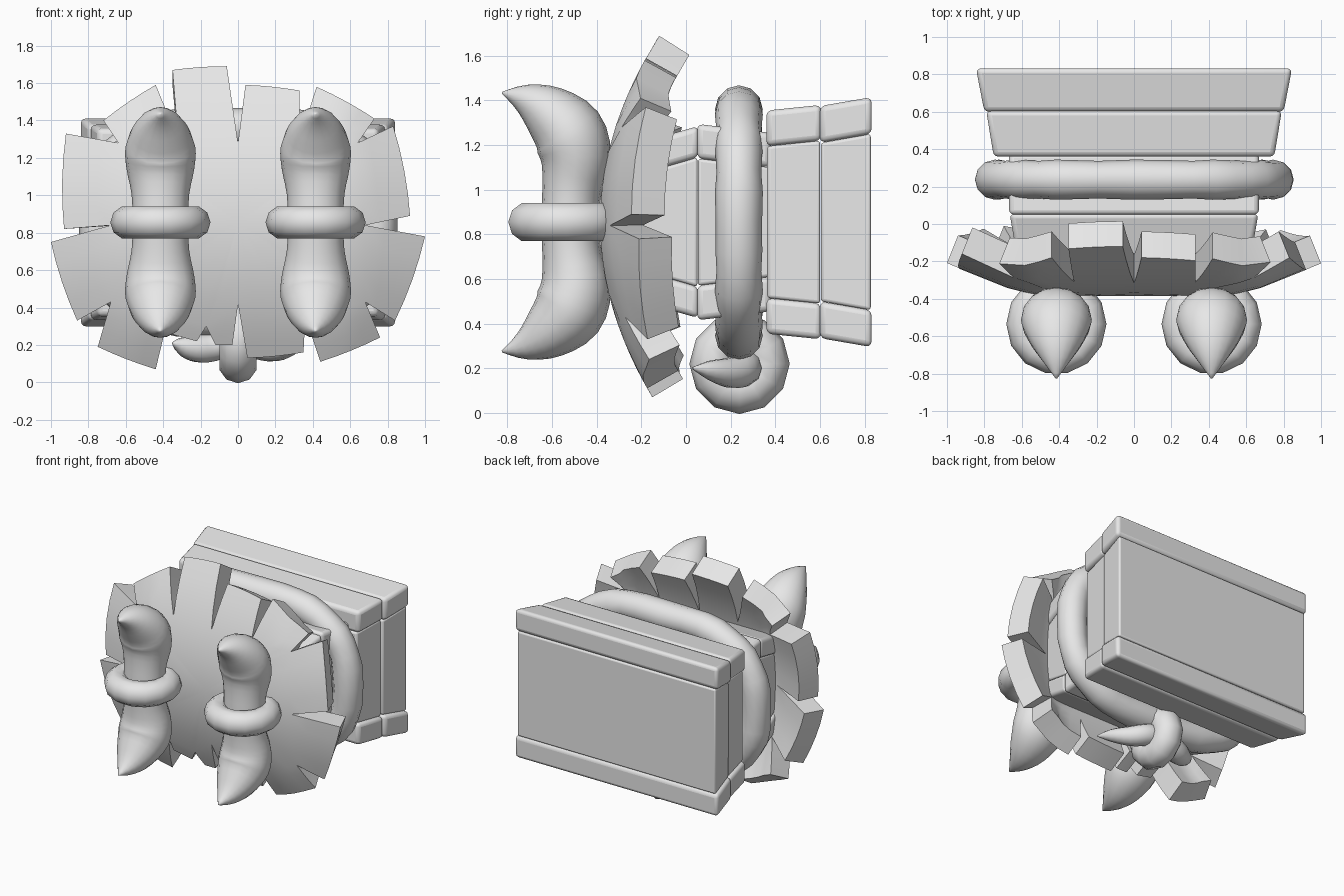
import bpy, bmesh, math
from mathutils import Vector

if "Cube" in bpy.data.objects:
    bpy.data.objects.remove(bpy.data.objects["Cube"])

GREY = (0.8, 0.8, 0.8, 1)
mat = bpy.data.materials.new("plain_grey")
mat.use_nodes = True
mat.diffuse_color = GREY
mat.node_tree.nodes["Principled BSDF"].inputs["Base Color"].default_value = GREY
MID = 0.855  # height of the horizontal centre line


def finish(name, bm, angle=40, bevel=0):
    """Turn a bmesh into a shaded object, optionally bevelled."""
    bmesh.ops.recalc_face_normals(bm, faces=bm.faces)
    me = bpy.data.meshes.new(name)
    bm.to_mesh(me)
    bm.free()
    ob = bpy.data.objects.new(name, me)
    bpy.context.collection.objects.link(ob)
    me.materials.append(mat)
    if bevel:
        mod = ob.modifiers.new("bevel", "BEVEL")
        mod.width, mod.segments = bevel, 3
    bpy.ops.object.select_all(action="DESELECT")
    ob.select_set(True)
    bpy.context.view_layer.objects.active = ob
    bpy.ops.object.shade_smooth_by_angle(angle=math.radians(angle))


def sweep(name, path, radii, normal, closed=False, sides=12, stretch=1.0):
    """Sweep a round section along a path lying across the given normal."""
    bm = bmesh.new()
    pts, normal, n = [Vector(p) for p in path], Vector(normal), len(path)
    rings = []
    for i, p in enumerate(pts):
        a = pts[i - 1] if closed or i else p
        b = pts[(i + 1) % n] if closed or i < n - 1 else p
        side = (b - a).cross(normal).normalized()
        ring = []
        for k in range(sides):
            t = math.tau * k / sides
            ring.append(bm.verts.new(p + radii[i] * (math.cos(t) * side + math.sin(t) * stretch * normal)))
        rings.append(ring)
    for i in range(n if closed else n - 1):
        r, s = rings[i], rings[(i + 1) % n]
        for k in range(sides):
            j = (k + 1) % sides
            bm.faces.new((r[k], r[j], s[j], s[k]))
    if not closed:
        bm.faces.new(rings[0])
        bm.faces.new(rings[-1])
    finish(name, bm, 60)


def smooth_path(points, steps=4):
    """Catmull-Rom interpolation of tuples of any length."""
    out = []
    for i in range(len(points) - 1):
        p = [points[max(0, min(len(points) - 1, i + d))] for d in (-1, 0, 1, 2)]
        for s in range(steps):
            t = s / steps
            out.append([b + 0.5 * t * (c - a + t * (2 * a - 5 * b + 4 * c - d + t * (3 * (b - c) + d - a)))
                        for a, b, c, d in zip(*p)])
    return out + [list(points[-1])]


# Crates: a middle panel between a top and a bottom plank, flaring along y
def block(name, front, back, bevel):
    bm = bmesh.new()
    ends = []
    for y, w, lo, hi in (front, back):
        ends.append([bm.verts.new((x, y, z)) for x, z in ((-w, lo), (w, lo), (w, hi), (-w, hi))])
    a, b = ends
    bm.faces.new(a)
    bm.faces.new(b)
    for k in range(4):
        j = (k + 1) % 4
        bm.faces.new((a[k], a[j], b[j], b[k]))
    finish(name, bm, 40, bevel)


def crate(name, y0, y1, w0, w1, h0, h1, plank, inset):
    for sign, part in ((1, "top_plank"), (-1, "bottom_plank")):
        spans = []
        for y, w, h in ((y0, w0, h0), (y1, w1, h1)):
            spans.append((y, w, *sorted((MID + sign * h, MID + sign * (h - plank)))))
        block(f"{name}_{part}", *spans, 0.026)
    block(f"{name}_panel", (y0 + 0.004, w0 - inset, MID - h0 + plank, MID + h0 - plank),
          (y1 - 0.004, w1 - inset, MID - h1 + plank, MID + h1 - plank), 0.014)


crate("rear_crate", 0.6, 0.832, 0.8, 0.845, 0.52, 0.56, 0.165, 0.02)
crate("inner_crate", 0.36, 0.605, 0.75, 0.79, 0.5, 0.525, 0.16, 0.02)
crate("neck", 0.05, 0.38, 0.668, 0.668, 0.44, 0.4, 0.155, 0.015)
crate("neck_front", -0.26, 0.055, 0.61, 0.665, 0.34, 0.43, 0.14, 0.015)

# Thick rope round the neck: rounded-rectangle loop, pinched at the middle
loop = []
for i in range(40):
    c, s = math.cos(math.tau * i / 40), math.sin(math.tau * i / 40)
    pinch = 1 - 0.04 * math.exp(-(c / 0.2) ** 2)
    loop.append((math.copysign(abs(c) ** 0.74, c) * 0.75, 0.237,
                 MID + math.copysign(abs(s) ** 0.74, s) * 0.525 * pinch))
sweep("rope_loop", loop, [0.104 + 0.004 * math.sin(i * 2.1) for i in range(40)], (0, 1, 0), True)

# Knot under the rope, with two tails
knot = [(0, 0.24 + 0.12 * math.cos(t), 0.22 + 0.12 * math.sin(t))
        for t in (math.tau * i / 12 for i in range(12))]
sweep("rope_knot", knot, [0.105] * 12, (1, 0, 0), True, 10)
for name, tail in (
        ("rope_tail_left", [(-0.05, 0.24, 0.24, 0.08), (0.1, 0.26, 0.2, 0.08), (0.2, 0.2, 0.18, 0.07),
                            (0.29, 0.11, 0.19, 0.045), (0.35, 0.03, 0.2, 0.005)]),
        ("rope_tail_right", [(0.05, 0.24, 0.24, 0.08), (-0.12, 0.25, 0.19, 0.08), (-0.22, 0.22, 0.18, 0.075),
                             (-0.3, 0.18, 0.19, 0.05), (-0.35, 0.14, 0.21, 0.005)])):
    pts = smooth_path(tail, 3)
    sweep(name, [p[:3] for p in pts], [p[3] for p in pts], (0, 0, 1), sides=10)

# Domed shield split by V slits: each plate is slit root, outer start, outer end
plates = [
    ((0, 1.28), (.04, 1.59), (.33, 1.56)), ((.33, 1.3), (.42, 1.58), (.73, 1.41)),
    ((.64, 1.28), (.83, 1.37), (.92, .89)), ((.68, .84), (1, .78), (.84, .33)),
    ((.68, .43), (.76, .24), (.44, .11)), ((.36, .35), (.35, .16), (.05, .13)),
    ((0, .42), (-.03, .2), (-.12, .2)), ((-.17, .3), (-.22, .22), (-.36, .26)),
    ((-.37, .36), (-.44, .07), (-.75, .19)), ((-.68, .43), (-.86, .33), (-1, .75)),
    ((-.68, .84), (-.93, .82), (-.92, 1.33)), ((-.64, 1.28), (-.72, 1.4), (-.44, 1.59)),
    ((-.32, 1.3), (-.35, 1.67), (-.06, 1.69))]


def dome(p):
    """Front surface point and backward normal over a point of the outline."""
    over, rise = max(0, abs(p.x) - 0.57), p.y - MID
    slope = math.copysign(0.4 * min(1, over / 0.1), p.x)
    normal = Vector((-slope, 1, -0.76 * rise)).normalized()
    return Vector((p.x, -0.385 + 0.4 * over + 0.38 * rise ** 2, p.y)), normal


bm = bmesh.new()
centre = Vector((0, MID))
STEPS = 4
for i, (root, start, end) in enumerate(plates):
    r0, r1 = Vector(root), Vector(plates[(i + 1) % len(plates)][0])
    o0, o1 = Vector(start), Vector(end)
    rows = []
    for s in range(STEPS + 1):
        u = s / STEPS
        inner, outer = r0.lerp(r1, u), o0.lerp(o1, u)
        bulge = 0.24 * (o1 - o0).length_squared * u * (1 - u)
        outer += (outer - centre).normalized() * bulge
        flat = [centre.lerp(inner, k / 4) for k in range(1, 5)]
        flat += [inner.lerp(outer, k / 3) for k in range(1, 4)]
        rows.append([bm.verts.new(dome(p)[0]) for p in flat])
    hub = bm.verts.new(dome(centre)[0])
    for a, b in zip(rows, rows[1:]):
        bm.faces.new((hub, a[0], b[0]))
        for k in range(len(a) - 1):
            bm.faces.new((a[k], a[k + 1], b[k + 1], b[k]))
bmesh.ops.remove_doubles(bm, verts=bm.verts, dist=0.0005)
# Thicken it backwards, with straight walls in the slits
faces, rim = bm.faces[:], [e for e in bm.edges if e.is_boundary]
rear = {v: bm.verts.new(v.co + 0.16 * dome(Vector((v.co.x, v.co.z)))[1]) for v in bm.verts[:]}
for f in faces:
    bm.faces.new([rear[v] for v in reversed(f.verts)])
for e in rim:
    a, b = e.verts
    bm.faces.new((a, b, rear[b], rear[a]))
finish("slit_shield", bm, 30)

# Crescent tusks, tips forward, each held by a ring
half = [(-0.825, 0.58, 0.004), (-0.73, 0.555, 0.065), (-0.63, 0.5, 0.122),
        (-0.53, 0.405, 0.162), (-0.495, 0.29, 0.158), (-0.51, 0.15, 0.134), (-0.52, 0, 0.13)]
profile = smooth_path(half + [(y, -z, r) for y, z, r in half[-2::-1]], 3)
for side, x in (("left", 0.415), ("right", -0.415)):
    sweep(side + "_tusk", [(x, y, MID + z) for y, z, r in profile], [r for y, z, r in profile],
          (1, 0, 0), sides=16, stretch=1.15)
    band = [(x + 0.178 * math.cos(t), -0.535 + 0.178 * math.sin(t), MID)
            for t in (math.tau * i / 14 for i in range(14))]
    sweep(side + "_tusk_ring", band, [0.09] * 14, (0, 0, 1), True, 10)
